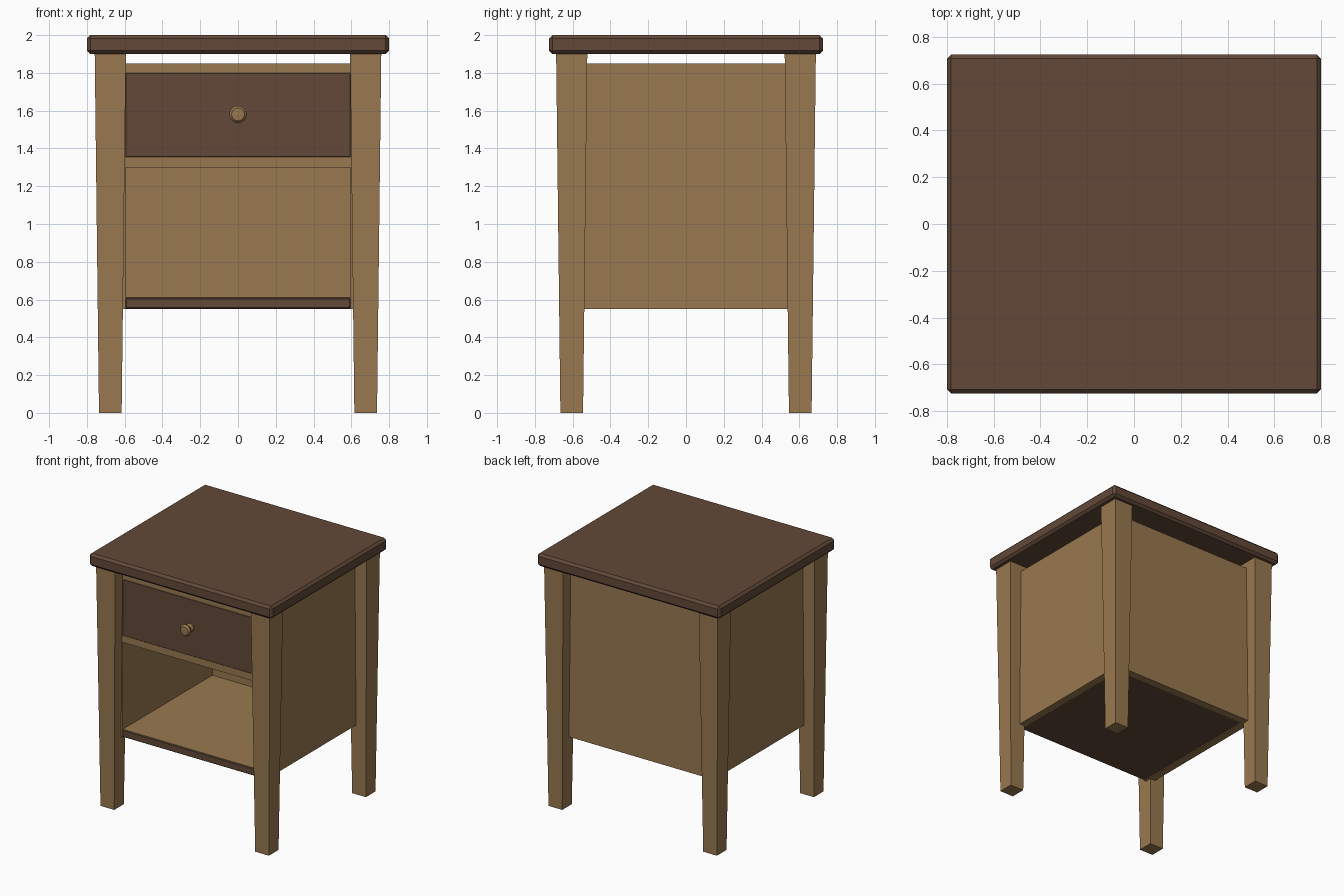
import bpy, bmesh, math

if "Cube" in bpy.data.objects:
    bpy.data.objects.remove(bpy.data.objects["Cube"])


def material(name, rgb):
    m = bpy.data.materials.new(name)
    m.diffuse_color = (*rgb, 1)
    m.use_nodes = True
    m.node_tree.nodes["Principled BSDF"].inputs["Base Color"].default_value = m.diffuse_color
    return m


LIGHT = material("light wood", (0.32, 0.19, 0.08))
DARK = material("dark wood", (0.122, 0.066, 0.04))


def finish(name, bm, mat):
    bmesh.ops.recalc_face_normals(bm, faces=bm.faces)
    me = bpy.data.meshes.new(name)
    bm.to_mesh(me)
    bm.free()
    me.materials.append(mat)
    ob = bpy.data.objects.new(name, me)
    bpy.context.collection.objects.link(ob)
    return ob


def box(name, lo, hi, mat, bevel=0):
    bm = bmesh.new()
    bmesh.ops.create_cube(bm, size=1)
    for v in bm.verts:
        v.co = [(a + b) / 2 + c * (b - a) for a, b, c in zip(lo, hi, v.co)]
    if bevel:
        bmesh.ops.bevel(bm, geom=bm.edges[:], offset=bevel, segments=1, affect='EDGES')
    return finish(name, bm, mat)


# Table top with chamfered edges
box("table_top", (-0.8, -0.725, 1.9), (0.8, 0.725, 2.0), DARK, 0.018)

# Four tapered legs
for sx, side in ((-1, "left"), (1, "right")):
    for sy, end in ((-1, "front"), (1, "back")):
        leg = box(f"{end}_{side}_leg", (-1, -1, 0), (1, 1, 1.9), LIGHT)
        for v in leg.data.vertices:
            half = 0.0825 if v.co.z > 1 else 0.06
            v.co.x = sx * 0.676 + v.co.x * half
            v.co.y = sy * 0.605 + v.co.y * half

# Cabinet body: sides, back, top and middle shelf
X, XI, Y, YI = 0.655, 0.595, 0.59, 0.53
for s, side in ((-1, "left"), (1, "right")):
    a, b = sorted((s * X, s * XI))
    box(f"{side}_side_panel", (a, -Y, 0.55), (b, Y, 1.85), LIGHT)
box("back_panel", (-XI, YI, 0.55), (XI, Y, 1.85), LIGHT)
box("cabinet_top_panel", (-XI, -Y, 1.80), (XI, YI, 1.85), LIGHT)
box("middle_shelf", (-XI, -Y, 1.30), (XI, YI, 1.355), LIGHT)

# Dark bottom board with a light floor sheet
box("bottom_board", (-XI, -Y, 0.553), (XI, YI, 0.608), DARK, 0.004)
box("cabinet_floor", (-XI, -Y + 0.003, 0.607), (XI, YI, 0.613), LIGHT)

# Drawer
box("drawer", (-XI, -Y - 0.002, 1.355), (XI, YI, 1.80), DARK, 0.003)

# Turned drawer knob
profile = [(0.032, 0), (0.032, 0.012), (0.018, 0.022), (0.018, 0.042),
           (0.044, 0.056), (0.046, 0.068), (0.034, 0.082), (0, 0.084)]
bm = bmesh.new()
verts = [bm.verts.new((r, -Y - d, 1.58)) for r, d in profile]
edges = [bm.edges.new(p) for p in zip(verts, verts[1:])]
bmesh.ops.spin(bm, geom=verts + edges, cent=(0, 0, 1.58), axis=(0, 1, 0),
               angle=math.tau, steps=16)
bmesh.ops.remove_doubles(bm, verts=bm.verts, dist=1e-4)
finish("drawer_knob", bm, LIGHT)
